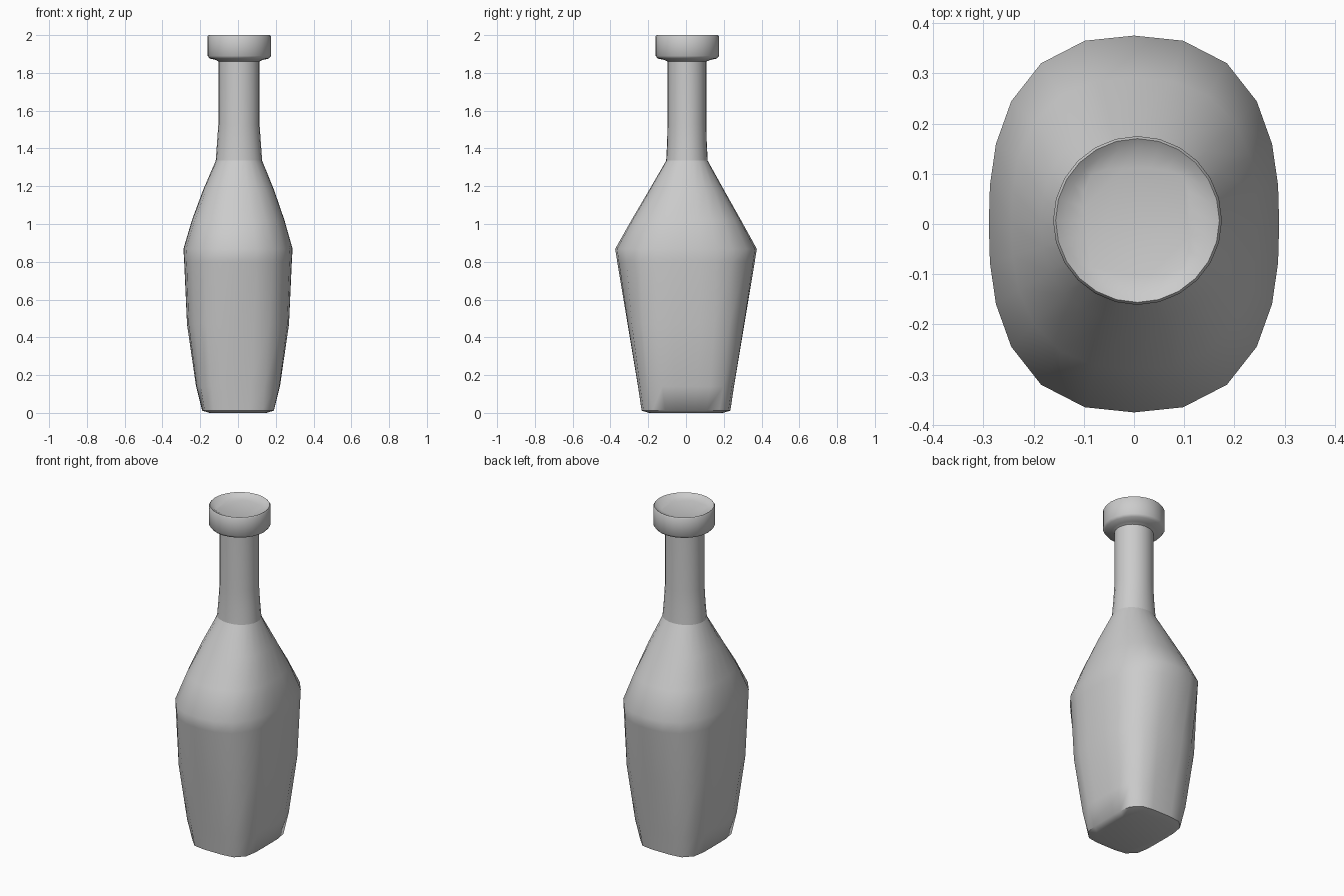
import bpy, bmesh
from math import sin, cos, tau, radians

if "Cube" in bpy.data.objects:
    bpy.data.objects.remove(bpy.data.objects["Cube"])

SIDES = 24


def loft(name, rings, cap_start, cap_end, angle):
    """Each ring: z, half width x, half depth y, squareness, centre offset."""
    bm = bmesh.new()
    loops = []
    for z, a, b, n, off in rings:
        loop = []
        for i in range(SIDES):
            c, s = cos(tau * i / SIDES), sin(tau * i / SIDES)
            r = (abs(c / a) ** n + abs(s / b) ** n) ** (-1 / n)
            loop.append(bm.verts.new((r * c + off, r * s + off, z)))
        loops.append(loop)
    for lo, hi in zip(loops, loops[1:]):
        for i in range(SIDES):
            j = (i + 1) % SIDES
            bm.faces.new((lo[i], lo[j], hi[j], hi[i]))
    if cap_start:
        bm.faces.new(loops[0][::-1])
    if cap_end:
        bm.faces.new(loops[-1])
    mesh = bpy.data.meshes.new(name)
    bm.to_mesh(mesh)
    bm.free()
    obj = bpy.data.objects.new(name, mesh)
    bpy.context.collection.objects.link(obj)
    bpy.ops.object.select_all(action='DESELECT')
    obj.select_set(True)
    bpy.context.view_layer.objects.active = obj
    bpy.ops.object.shade_smooth_by_angle(angle=radians(angle))
    return obj


# Squarish tapered body, widest at the shoulder, narrowing to the neck
loft("bottle_body", [
    (0.00, 0.150, 0.195, 4.5, 0),
    (0.012, 0.190, 0.235, 4.5, 0),
    (0.14, 0.222, 0.254, 4.0, 0),
    (0.47, 0.270, 0.309, 3.2, 0),
    (0.80, 0.285, 0.364, 2.6, 0),
    (0.868, 0.289, 0.375, 2.5, 0),
    (1.02, 0.245, 0.290, 2.5, 0.001),
    (1.18, 0.188, 0.198, 2.3, 0.003),
    (1.335, 0.123, 0.110, 2.1, 0.005),
], True, False, 60)

# Round neck
loft("bottle_neck", [
    (1.335, 0.123, 0.110, 2.1, 0.005),
    (1.43, 0.116, 0.105, 2.0, 0.005),
    (1.53, 0.109, 0.103, 2.0, 0.005),
    (1.86, 0.109, 0.103, 2.0, 0.005),
], False, False, 60)

# Thick lip with a shallow squarish dish on top
loft("bottle_lip", [
    (1.86, 0.109, 0.103, 2.0, 0.005),
    (1.868, 0.122, 0.120, 2.0, 0.007),
    (1.876, 0.157, 0.157, 2.0, 0.007),
    (1.89, 0.168, 0.168, 2.0, 0.007),
    (1.993, 0.168, 0.168, 2.0, 0.007),
    (2.00, 0.163, 0.163, 2.0, 0.007),
    (1.988, 0.145, 0.145, 2.1, 0.007),
    (1.978, 0.105, 0.105, 5.0, 0.005),
], False, True, 60)
